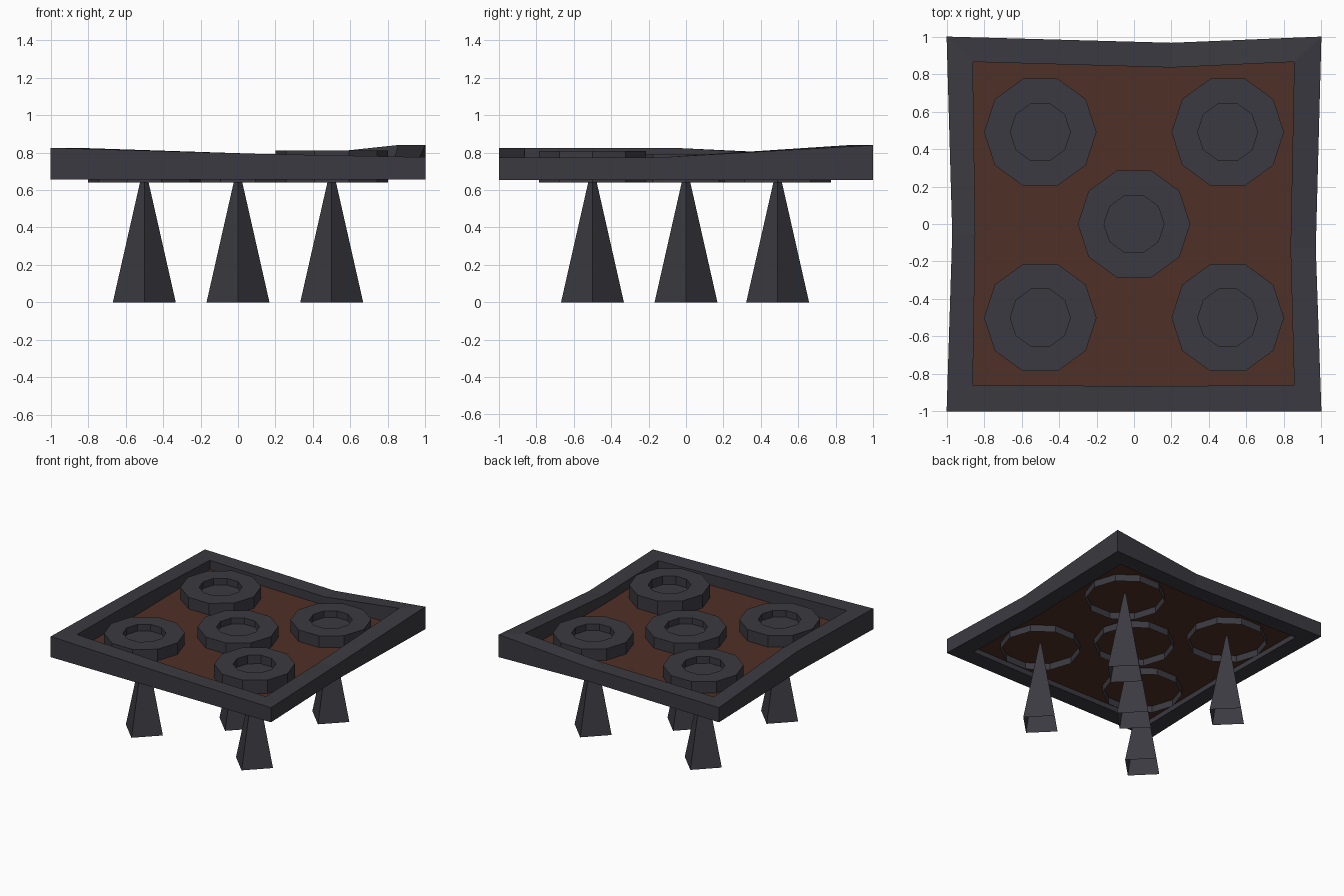
import bpy, bmesh, math

if "Cube" in bpy.data.objects:
    bpy.data.objects.remove(bpy.data.objects["Cube"])


def material(name, rgb):
    m = bpy.data.materials.new(name)
    m.diffuse_color = (*rgb, 1)
    m.use_nodes = True
    m.node_tree.nodes["Principled BSDF"].inputs["Base Color"].default_value = m.diffuse_color
    return m


IRON = material("dark iron", (0.042, 0.042, 0.052))
RUST = material("rust brown", (0.078, 0.029, 0.019))


def finish(name, bm, mat, recalc=True):
    if recalc:
        bmesh.ops.recalc_face_normals(bm, faces=list(bm.faces))
    me = bpy.data.meshes.new(name)
    bm.to_mesh(me)
    bm.free()
    me.materials.append(mat)
    ob = bpy.data.objects.new(name, me)
    bpy.context.collection.objects.link(ob)
    return ob


def skin(bm, loops, closed=False):
    """Bridge successive point loops with quads."""
    vs = [[bm.verts.new(p) for p in lp] for lp in loops]
    pairs = list(zip(vs, vs[1:])) + ([(vs[-1], vs[0])] if closed else [])
    for a, b in pairs:
        n = len(a)
        for i in range(n):
            j = (i + 1) % n
            bm.faces.new((a[i], a[j], b[j], b[i]))
    return vs


# Warped square frame: outer corner and mid-side points with dented rim heights
outer = [(-1, -1, .825), (.1, -1, .793), (1, -1, .775), (.97, -.13, .775),
         (1, 1, .84), (.2, .967, .77), (-1, 1, .775), (-.97, -.05, .825)]
inner = [(-.86, -.86), (.1, -.865), (.855, -.86), (.835, -.13),
         (.855, .865), (.2, .835), (-.86, .865), (-.847, -.05)]
BASE, PLATE = .655, .70
bm = bmesh.new()
skin(bm, [[(x, y, BASE) for x, y, z in outer],
          outer,
          [(x, y, o[2]) for (x, y), o in zip(inner, outer)],
          [(x, y, BASE) for x, y in inner]], closed=True)
finish("frame", bm, IRON)

# Thin rusty plate filling the frame
bm = bmesh.new()
under, over = skin(bm, [[(x, y, PLATE - .004) for x, y in inner],
                        [(x, y, PLATE) for x, y in inner]])
bm.faces.new(over)
bm.faces.new(list(reversed(under)))
finish("plate", bm, RUST)


def ring(r, cx, cy, z, n=10):
    return [(cx + r * math.cos(2 * math.pi * i / n),
             cy + r * math.sin(2 * math.pi * i / n), z) for i in range(n)]


# Ten-sided sockets (open below) with a spike under each
spots = [("centre", 0, 0, .79), ("front_left", -.5, -.5, .795),
         ("front_right", .5, -.5, .81), ("back_left", -.5, .49, .795),
         ("back_right", .5, .49, .795)]
for label, x, y, top in spots:
    bm = bmesh.new()
    loops = skin(bm, [ring(.3, x, y, .64), ring(.3, x, y, top),
                      ring(.16, x, y, top), ring(.16, x, y, .74)])
    bm.faces.new(loops[-1])
    finish(label + "_socket", bm, IRON, recalc=False)

    # Four-sided spike, open at the bottom
    bm = bmesh.new()
    tip = bm.verts.new((x, y, .742))
    base = [bm.verts.new(p) for p in ring(.168, x, y, 0, 4)]
    for i in range(4):
        bm.faces.new((base[i], base[(i + 1) % 4], tip))
    finish(label + "_spike", bm, IRON, recalc=False)
